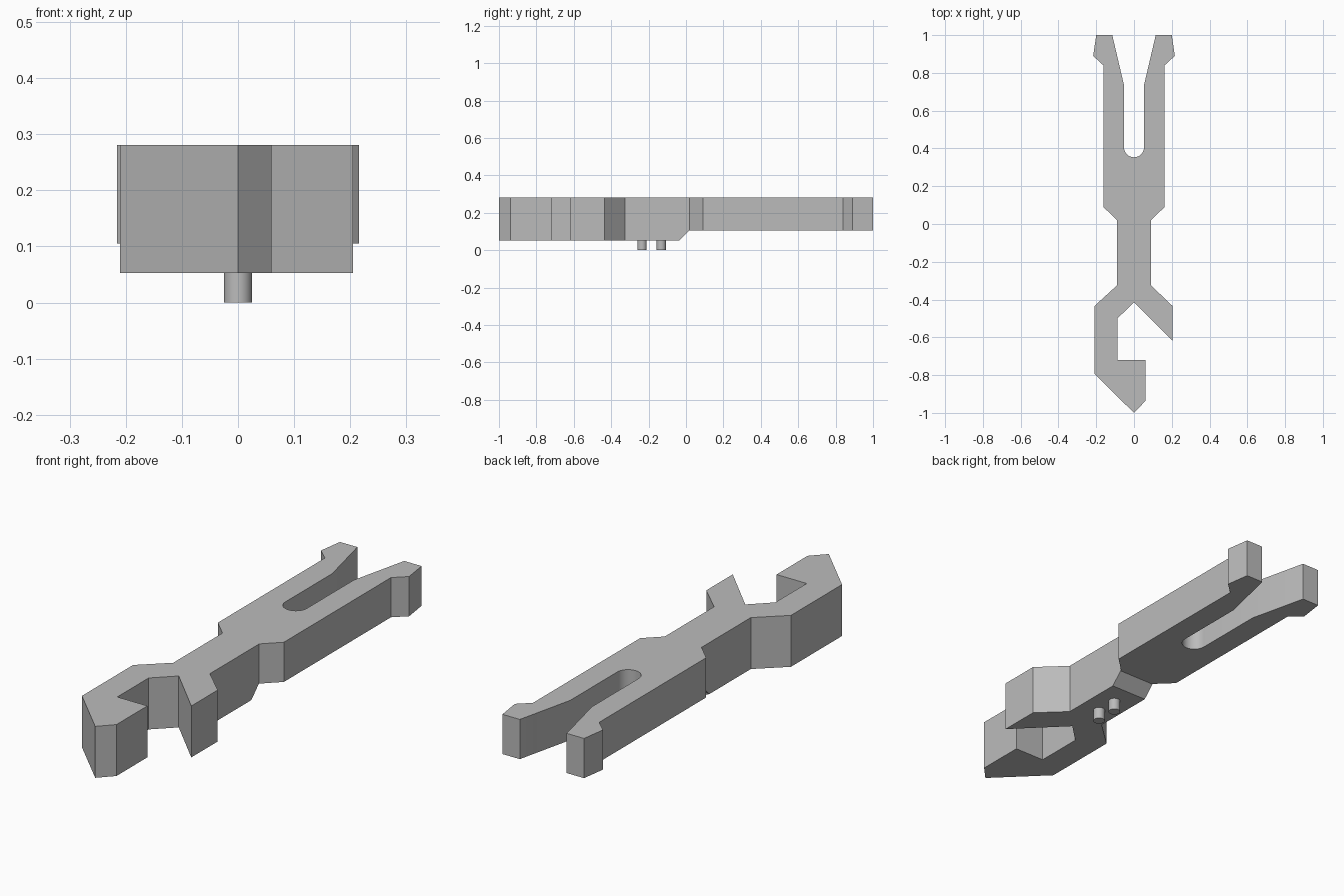
import bpy
import bmesh
from math import sin, cos, pi, radians
from mathutils import Vector

if "Cube" in bpy.data.objects:
    bpy.data.objects.remove(bpy.data.objects["Cube"], do_unlink=True)

TOP, LOW = 0.281, 0.053

grey = bpy.data.materials.new("plain grey")
grey.use_nodes = True
colour = (0.5, 0.5, 0.5, 1)
grey.diffuse_color = colour
grey.node_tree.nodes["Principled BSDF"].inputs["Base Color"].default_value = colour


def prism(name, points, offset):
    """Extrude a closed 3D outline along an offset."""
    bm = bmesh.new()
    face = bm.faces.new([bm.verts.new(p) for p in points])
    ext = bmesh.ops.extrude_face_region(bm, geom=[face])
    moved = [v for v in ext["geom"] if isinstance(v, bmesh.types.BMVert)]
    bmesh.ops.translate(bm, verts=moved, vec=Vector(offset))
    bmesh.ops.recalc_face_normals(bm, faces=bm.faces[:])
    mesh = bpy.data.meshes.new(name)
    bm.to_mesh(mesh)
    bm.free()
    mesh.materials.append(grey)
    obj = bpy.data.objects.new(name, mesh)
    bpy.context.collection.objects.link(obj)
    return obj


def activate(obj):
    bpy.ops.object.select_all(action="DESELECT")
    obj.select_set(True)
    bpy.context.view_layer.objects.active = obj


# Plan outline: left prong, shank, hook jaw, right prong, rounded slot
left_side = [(-0.115, 1), (-0.2, 1), (-0.216, 0.89), (-0.162, 0.84),
             (-0.162, 0.09), (-0.09, 0.02), (-0.09, -0.325)]
jaw = [(-0.21, -0.435), (-0.21, -0.793), (0, -1), (0.06, -0.937),
       (0.06, -0.72), (-0.088, -0.72), (-0.088, -0.5), (0, -0.415),
       (0.205, -0.62), (0.205, -0.435)]
right_side = [(-x, y) for x, y in reversed(left_side)]
slot_radius, slot_end = 0.053, 0.406
slot = [(slot_radius, 0.735)]
slot += [(slot_radius * cos(a), slot_end - slot_radius * sin(a))
         for a in (pi * i / 16 for i in range(17))]
slot += [(-slot_radius, 0.735)]
outline = left_side + jaw + right_side + slot
body = prism("wrench_body", [(x, y, LOW) for x, y in outline], (0, 0, TOP - LOW))

# Cut the thinner rear half with a sloped step underneath
step = [(-0.035, LOW), (-0.045, 0.043), (-0.045, -0.1), (1.2, -0.1), (1.2, 0.105), (0.017, 0.105)]
cutter = prism("step_cutter", [(-0.5, y, z) for y, z in step], (1, 0, 0))
cutter.hide_render = True
activate(body)
cut = body.modifiers.new("step", "BOOLEAN")
cut.operation = "DIFFERENCE"
cut.solver = "EXACT"
cut.object = cutter
bpy.ops.object.modifier_apply(modifier=cut.name)
bpy.data.objects.remove(cutter, do_unlink=True)
bpy.ops.object.shade_smooth_by_angle(angle=radians(20))

# Two short pegs underneath
for name, y in (("front_peg", -0.235), ("rear_peg", -0.132)):
    ring = [(0.025 * cos(2 * pi * i / 32), y + 0.025 * sin(2 * pi * i / 32), 0)
            for i in range(32)]
    peg = prism(name, ring, (0, 0, LOW + 0.01))
    activate(peg)
    bpy.ops.object.shade_smooth_by_angle(angle=radians(30))
